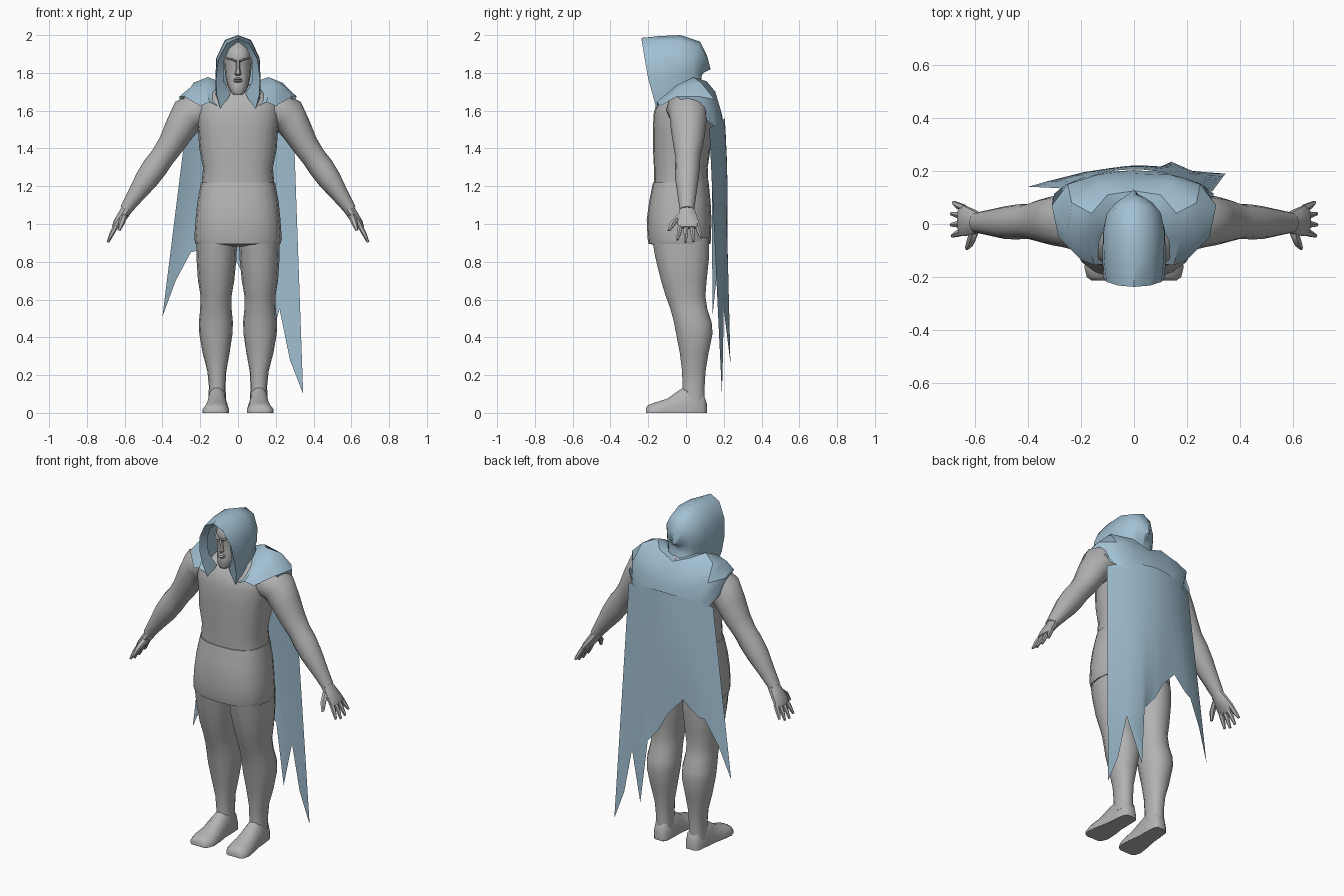
import bpy, bmesh, math
from mathutils import Vector as V


def material(name, rgb):
    m = bpy.data.materials.new(name)
    m.diffuse_color = (*rgb, 1)
    return m


GREY = material("body grey", (0.45, 0.45, 0.45))
BLUE = material("cloth blue", (0.36, 0.53, 0.65))


def make(name, bm, mat, angle=45):
    bmesh.ops.recalc_face_normals(bm, faces=bm.faces)
    me = bpy.data.meshes.new(name)
    bm.to_mesh(me)
    bm.free()
    me.materials.append(mat)
    ob = bpy.data.objects.new(name, me)
    bpy.context.collection.objects.link(ob)
    bpy.ops.object.select_all(action='DESELECT')
    ob.select_set(True)
    bpy.context.view_layer.objects.active = ob
    bpy.ops.object.shade_smooth_by_angle(angle=math.radians(angle))
    return ob


def skin(name, rows, mat, closed=False, angle=45):
    """Quad skin between rows of points; closed rows become capped tubes."""
    bm = bmesh.new()
    vs = [[bm.verts.new(p) for p in r] for r in rows]
    n = len(rows[0])
    for a, b in zip(vs, vs[1:]):
        for i in range(n if closed else n - 1):
            j = (i + 1) % n
            bm.faces.new((a[i], a[j], b[j], b[i]))
    if closed:
        bm.faces.new(vs[0])
        bm.faces.new(vs[-1])
    return make(name, bm, mat, angle)


def ring(c, a, b, n=16, p=1.0):
    """Ellipse around c with half axes a, b; p below 1 squares it off."""
    c, a, b = V(c), V(a), V(b)
    f = lambda t: math.copysign(abs(t) ** p, t)
    return [c + a * f(math.cos(2 * math.pi * i / n)) + b * f(math.sin(2 * math.pi * i / n)) for i in range(n)]


def level(x, z, rx, y0, y1, n=16, p=1.0):
    """Horizontal ring between front y0 and back y1."""
    return ring((x, (y0 + y1) / 2, z), (rx, 0, 0), (0, (y1 - y0) / 2, 0), n, p)


def limb(name, pts, s, n=10):
    """Tube along (x, y, z, r_in_plane, r_y) stations in the xz plane."""
    rows = []
    for i, (x, y, z, r, ry) in enumerate(pts):
        q, w = pts[max(i - 1, 0)], pts[min(i + 1, len(pts) - 1)]
        d = V((w[0] - q[0], 0, w[2] - q[2])).normalized()
        rows.append([(s * v.x, v.y, v.z) for v in ring((x, y, z), (d.z * r, 0, -d.x * r), (0, ry, 0), n)])
    return skin(name, rows, GREY, True)


def mirrored(half):
    """Row from the left edge through the middle to the right edge."""
    return [(-x, y, z) for x, y, z in half[:0:-1]] + list(half)


# torso and tunic
skin("torso", [level(0, z, rx, a, b, 20, 0.8) for z, rx, a, b in (
    (1.18, .195, -.17, .12), (1.30, .185, -.17, .115), (1.40, .205, -.175, .13), (1.50, .212, -.175, .15),
    (1.58, .225, -.172, .15), (1.65, .215, -.155, .14), (1.70, .15, -.11, .12), (1.74, .07, -.07, .08))], GREY, True)
skin("tunic", [level(0, z, rx, a, b, 20, 0.8) for z, rx, a, b in (
    (.88, .06, -.12, .06), (.895, .225, -.198, .13), (.92, .232, -.203, .132), (1.02, .225, -.208, .135),
    (1.12, .215, -.195, .13), (1.22, .196, -.175, .12))], GREY, True)

# head, neck and face
skin("neck", [level(0, z, .055, -.08, .05, 12) for z in (1.64, 1.78)], GREY, True)
skin("head", [level(0, z, rx, a, b, 14, 0.9) for z, rx, a, b in (
    (1.685, .025, -.155, -.10), (1.70, .04, -.165, -.06), (1.74, .057, -.162, .0), (1.79, .068, -.158, .05),
    (1.85, .073, -.155, .07), (1.87, .074, -.163, .075), (1.91, .07, -.155, .07), (1.95, .05, -.12, .04),
    (1.965, .02, -.08, .0))], GREY, True)
skin("nose", [level(0, z, r, y, -.14, 6) for z, r, y in (
    (1.785, .012, -.165), (1.795, .018, -.188), (1.83, .010, -.178), (1.865, .010, -.166))], GREY, True, 30)
skin("mouth", [level(0, z, r, y, -.13, 8) for z, r, y in (
    (1.748, .018, -.163), (1.757, .026, -.172), (1.762, .024, -.163), (1.768, .024, -.171), (1.775, .012, -.163))],
    GREY, True, 30)

for s, side in ((1, "right"), (-1, "left")):
    # brow
    skin(side + "_brow", [ring((s * x, y, z), (0, .012, 0), (0, 0, .007), 6) for x, y, z in (
        (.008, -.164, 1.862), (.035, -.158, 1.872), (.06, -.13, 1.878))], GREY, True, 30)

    # leg
    skin(side + "_leg", [level(s * x, z, rx, a, b, 14, 0.9) for z, x, rx, a, b in (
        (.05, .11, .048, -.02, .10), (.14, .11, .044, -.02, .10), (.22, .112, .05, -.022, .105),
        (.32, .116, .072, -.035, .122), (.42, .117, .088, -.055, .143), (.48, .117, .09, -.066, .138),
        (.55, .117, .083, -.085, .115), (.62, .116, .082, -.11, .105), (.70, .116, .096, -.135, .112),
        (.82, .114, .106, -.165, .125), (.93, .112, .108, -.185, .125))], GREY, True)
    # foot, slightly turned out, with a flat sole
    foot = []
    for y, x, r, h in ((.11, .105, .028, .05), (.09, .107, .044, .11), (.02, .11, .05, .15), (-.03, .112, .052, .125),
                       (-.10, .114, .064, .075), (-.165, .117, .07, .055), (-.20, .12, .058, .042), (-.213, .12, .04, .025)):
        prof = ((-1, 0), (1, 0), (1, .35), (.75, .8), (.3, 1), (-.3, 1), (-.75, .8), (-1, .35))
        foot.append([(s * (x + r * u), y, h * v) for u, v in prof])
    skin(side + "_foot", foot, GREY, True, 50)

    # arm
    limb(side + "_arm", [(.12, .01, 1.61, .08, .10), (.20, .01, 1.605, .10, .115), (.265, .012, 1.575, .098, .10),
                         (.31, .012, 1.50, .082, .092), (.355, .012, 1.42, .07, .08), (.40, .01, 1.355, .064, .066),
                         (.44, .008, 1.30, .067, .066), (.485, .005, 1.235, .062, .062),
                         (.54, .005, 1.155, .046, .05), (.595, .005, 1.075, .032, .038)], s, 12)
    # hand
    limb(side + "_palm", [(.58, .005, 1.09, .03, .036), (.61, .008, 1.045, .028, .05),
                          (.64, .012, 1.005, .022, .06), (.655, .015, .98, .014, .058)], s)
    for k in range(4):
        y0, y1 = -.028 + k * .029, -.045 + k * .042
        t = (.0, .012, .008, -.012)[k]
        limb(f"{side}_finger_{k + 1}", [(.64, y0, 1.0, .014, .015), (.665, (y0 + y1) / 2, .955, .013, .013),
                                        (.685 + t / 3, y1, .915 - t, .007, .007)], s, 6)
    limb(side + "_thumb", [(.60, -.02, 1.05, .02, .022), (.615, -.065, 1.01, .017, .02),
                           (.63, -.09, .965, .008, .009)], s, 6)

# hood: rows from the inner rim over the head to the hanging point at the back
hood = [
    [(0, -.205, 1.965), (.045, -.20, 1.93), (.075, -.185, 1.86), (.078, -.17, 1.76), (.04, -.145, 1.69), (.085, -.152, 1.605)],
    [(0, -.237, 1.985), (.06, -.232, 1.955), (.104, -.218, 1.87), (.116, -.20, 1.77), (.114, -.178, 1.69), (.092, -.155, 1.603)],
    [(0, -.14, 1.995), (.068, -.14, 1.97), (.113, -.13, 1.88), (.120, -.12, 1.77), (.118, -.11, 1.69), (.115, -.105, 1.64)],
    [(0, -.03, 2.0), (.068, -.03, 1.975), (.115, -.03, 1.88), (.116, -.02, 1.80), (.105, -.02, 1.74), (.11, -.02, 1.70)],
    [(0, .075, 1.965), (.06, .065, 1.945), (.102, .04, 1.88), (.098, .04, 1.80), (.085, .04, 1.76), (.09, .04, 1.70)],
    [(0, .112, 1.89), (.04, .10, 1.88), (.07, .08, 1.85), (.072, .07, 1.80), (.065, .07, 1.76), (.07, .08, 1.70)],
    [(0, .13, 1.82), (.02, .11, 1.82), (.04, .09, 1.81), (.045, .078, 1.79), (.04, .075, 1.76), (.04, .10, 1.70)],
    [(0, .09, 1.80), (0, .088, 1.795), (0, .085, 1.79), (0, .082, 1.78), (0, .08, 1.76), (0, .10, 1.70)]]
skin("hood", [mirrored(r) for r in hood], BLUE)

# mantle wrapped over the shoulders, open at the chest
mantle = [
    [(0, .09, 1.72), (.06, .08, 1.74), (.10, .03, 1.755), (.115, -.05, 1.70), (.10, -.15, 1.62)],
    [(0, .125, 1.715), (.10, .11, 1.755), (.16, .04, 1.778), (.175, -.05, 1.735), (.15, -.155, 1.645)],
    [(0, .165, 1.66), (.13, .155, 1.70), (.235, .08, 1.748), (.25, -.03, 1.725), (.20, -.135, 1.625)],
    [(0, .19, 1.58), (.14, .185, 1.60), (.25, .15, 1.66), (.31, .07, 1.675), (.285, -.05, 1.675)],
    [(0, .203, 1.50), (.10, .196, 1.50), (.19, .175, 1.50), (.255, .15, 1.52), (.30, .115, 1.58)]]
skin("mantle", [mirrored(r) for r in mantle], BLUE)

# cape hanging down the back with a ragged hem
hem = [(-.40, .14, .51), (-.33, .16, .70), (-.25, .18, .85), (-.21, .19, .86), (-.12, .20, .94), (-.03, .21, .84),
       (.03, .215, .73), (.105, .215, .64), (.14, .235, .265), (.22, .20, .55), (.275, .195, .28), (.345, .19, .10)]
rows = []
for k in range(8):
    t, row = k / 7, []
    for i, h in enumerate(hem):
        x = -.275 + .57 * i / (len(hem) - 1)
        top = V((x, .206 - .95 * x * x, 1.56 - .6 * x * x))
        p = top.lerp(V(h), t)
        p.y += .012 * math.sin(math.pi * t) * (1 - abs(x) / .29)
        row.append(p)
    rows.append(row)
skin("cape", rows, BLUE)
